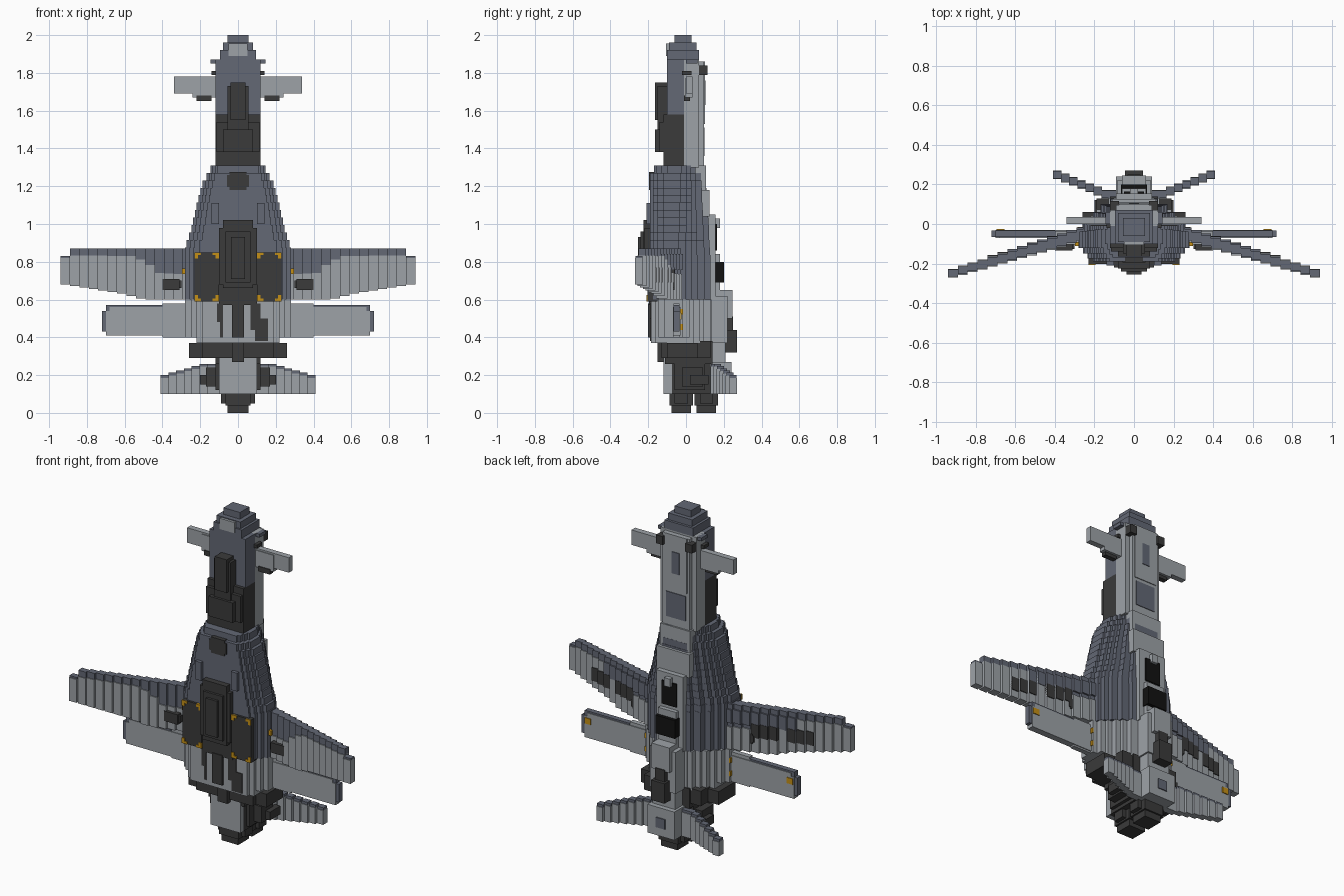
import bpy, bmesh

COLOURS = {"slate": (0.125, 0.138, 0.178), "light_grey": (0.34, 0.365, 0.39),
           "dark_grey": (0.043, 0.043, 0.043), "yellow": (0.56, 0.28, 0.008),
           "black": (0.006, 0.006, 0.006)}
MATS = {}
for n, c in COLOURS.items():
    MATS[n] = bpy.data.materials.new(n)
    MATS[n].diffuse_color = (*c, 1)
S, L, D, Y, K = COLOURS


def part(name, boxes, mirror=False):
    """Blocks are (x0, x1, y0, y1, z0, z1, colour); mirror copies them across x."""
    bm = bmesh.new()
    used = []
    if mirror:
        boxes = boxes + [(-b[1], -b[0], *b[2:]) for b in boxes]
    for x0, x1, y0, y1, z0, z1, col in boxes:
        if col not in used:
            used.append(col)
        v = bmesh.ops.create_cube(bm, size=1)["verts"]
        for p in v:
            p.co = (x0 if p.co.x < 0 else x1, y0 if p.co.y < 0 else y1, z0 if p.co.z < 0 else z1)
        for f in {f for p in v for f in p.link_faces}:
            f.material_index = used.index(col)
    me = bpy.data.meshes.new(name)
    bm.to_mesh(me)
    bm.free()
    for col in used:
        me.materials.append(MATS[col])
    ob = bpy.data.objects.new(name, me)
    bpy.context.collection.objects.link(ob)


def mid(w, *rest):
    """Block centred on x = 0 with half width w."""
    return (-w, w, *rest)


def lerp(t, pts):
    for (a, va), (b, vb) in zip(pts, pts[1:]):
        if t <= b:
            return va + (vb - va) * max(0, t - a) / (b - a)
    return pts[-1][1]


# hull: stepped layers, each made of nested slabs
SECTION = [(0.43, -0.19, 0.13), (0.6, -0.19, 0.10), (0.74, -0.19, 0.06),
           (0.84, -0.175, 0.03), (0.92, -0.15, 0.0), (1, -0.12, -0.04)]
hull = []
N = 18
for i in range(N):
    z0, z1 = 0.6 + 0.71 * i / N, 0.6 + 0.71 * (i + 1) / N
    w = lerp(z0, [(0.86, 0.28), (0.94, 0.25), (1.05, 0.225), (1.2, 0.185), (1.3, 0.13)])
    k = lerp(z0, [(0.8, 1.0), (1.3, 0.72)])
    for u, yf, yb in SECTION:
        hull.append(mid(w * u, yf + (0.02 if z0 > 1.26 else 0), yb * k + 0.02 * (1 - k), z0, z1, S))
part("hull", hull)

# waist: ribbed light block behind the hull
waist = []
for i in range(10):
    x = 0.01 + 0.03 * (i + 0.0)
    yf = lerp(x, [(0.2, -0.185), (0.28, -0.12)]) + 0.006 * (i % 2)
    yb = lerp(x, [(0.12, 0.14), (0.28, -0.01)]) - 0.006 * (i % 2)
    waist.append(mid(x, yf, yb, 0.37 + (0.03 if i > 7 else 0), 0.6, L))
part("waist", waist)
part("waist_dark_inserts", [(0.065, 0.12, -0.19, -0.18, 0.44, 0.58, D), (0.09, 0.16, -0.19, -0.18, 0.38, 0.5, D),
                            (-0.11, -0.08, -0.19, -0.18, 0.48, 0.58, D), (-0.095, -0.08, -0.19, -0.18, 0.4, 0.48, D)])
part("waist_skirt", [mid(0.19, -0.13, 0.13, 0.29, 0.38, D), mid(0.26, -0.1, 0.06, 0.29, 0.37, D),
                     mid(0.12, -0.11, 0.14, 0.26, 0.38, D)])

# neck, nose and canopy
part("neck", [mid(0.12, -0.10, -0.01, 1.58, 1.87, S), mid(0.12, -0.12, -0.01, 1.31, 1.58, D),
              mid(0.09, -0.01, 0.095, 1.3, 1.86, L), mid(0.12, -0.01, 0.07, 1.3, 1.87, L),
              mid(0.075, 0.095, 0.1, 1.53, 1.86, L)])
part("nose", [mid(0.12, -0.08, 0.05, 1.85, 1.87, S), mid(0.095, -0.10, 0.07, 1.87, 1.92, S),
              mid(0.08, -0.09, 0.055, 1.92, 1.96, S), mid(0.055, -0.06, 0.03, 1.96, 2.0, S),
              mid(0.05, -0.105, -0.05, 1.89, 1.955, L)])
part("canopy", [mid(0.055, -0.15, -0.09, 1.4, 1.73, D), mid(0.04, -0.165, -0.09, 1.55, 1.75, D),
                mid(0.115, -0.14, -0.1, 1.38, 1.54, D), mid(0.08, -0.165, -0.1, 1.38, 1.5, D)])
part("neck_back_panels", [mid(0.065, 0.09, 0.099, 1.36, 1.51, S), mid(0.025, 0.095, 0.104, 1.63, 1.76, S)])
part("neck_knobs", [(0.075, 0.12, 0.07, 0.115, 1.79, 1.84, D), (0.115, 0.14, -0.02, 0.03, 1.79, 1.81, D),
                    (0.11, 0.145, 0.0, 0.06, 1.85, 1.87, S)], True)

# canards
part("canards", [(0.1, 0.34, 0.0, 0.035, 1.69, 1.78, L), (0.1, 0.24, -0.005, 0.035, 1.67, 1.77, L),
                 (0.14, 0.22, -0.01, 0.02, 1.65, 1.68, D)], True)

# main drooping wings: stepped columns
wing = []
N = 14
for i in range(N):
    x0, x1 = 0.24 + 0.05 * i, 0.24 + 0.05 * (i + 1)
    x = (x0 + x1) / 2
    y = lerp(x, [(0.27, -0.055), (0.92, -0.25)])
    t = lerp(x, [(0.27, 0.035), (0.92, 0.022)])
    zb = lerp(x, [(0.5, 0.6), (0.6, 0.63), (0.92, 0.68)])
    zt = 0.83 if i == N - 1 else 0.87
    zs = lerp(x, [(0.3, 0.735), (0.43, 0.74), (0.48, 0.80), (0.56, 0.83), (0.92, 0.835)])
    zs = min(zs, zt - 0.01)
    wing += [(x0, x1, y - t, y + t, zb, zs, L), (x0, x1, y - t * 0.8, y + t * 0.8, zs, zt, S)]
    if x < 0.62:                                   # slate upper rear near the root
        wing.append((x0, x1, y, y + t + 0.003, 0.76, 0.84, S))
    if 0.38 < x < 0.74 and i != 6:                 # dark plates on the rear face
        wing.append((x0, x1, y, y + t + 0.005, 0.69, 0.77, D))
part("main_wings", wing, True)
part("wing_pods", [(0.31, 0.40, -0.135, -0.06, 0.65, 0.71, D), (0.3, 0.41, -0.125, -0.06, 0.66, 0.70, D),
                   (0.28, 0.297, -0.11, -0.09, 0.735, 0.765, Y)], True)

# flat lower wings
part("lower_wings", [(0.2, 0.68, -0.07, -0.03, 0.41, 0.56, L), (0.2, 0.4, -0.065, -0.035, 0.40, 0.58, L),
                     (0.68, 0.70, -0.07, -0.03, 0.41, 0.54, L), (0.69, 0.72, -0.066, -0.034, 0.43, 0.54, S),
                     (0.4, 0.7, -0.066, -0.034, 0.54, 0.57, S),
                     (0.655, 0.695, -0.04, -0.025, 0.495, 0.53, Y),
                     (0.278, 0.286, -0.035, -0.015, 0.52, 0.55, Y),
                     (0.278, 0.286, -0.035, -0.015, 0.44, 0.47, Y)], True)

# belly: bay doors with yellow corners, central turret, hatch, strut
doors = [(0.1, 0.23, -0.203, -0.15, 0.59, 0.85, D)]
for xa, xb, s in ((0.1, 0.135, 1), (0.195, 0.23, -1)):
    for za, zb, top in ((0.59, 0.605, False), (0.835, 0.85, True)):
        doors.append((xa, xb, -0.208, -0.19, za, zb, Y))
        xo = xa if s > 0 else xb - 0.018
        doors.append((xo, xo + 0.018, -0.208, -0.19, za - 0.018 * top, zb + 0.018 * (not top), Y))
part("bay_doors", doors, True)
part("belly_turret", [mid(0.1, -0.22, -0.18, 0.68, 0.98, D), mid(0.08, -0.225, -0.18, 0.66, 1.02, D),
                      mid(0.065, -0.24, -0.2, 0.69, 0.96, D), mid(0.038, -0.255, -0.2, 0.71, 0.93, D),
                      mid(0.1, -0.195, -0.18, 0.57, 0.68, D)])
part("belly_hatch", [mid(0.058, -0.195, -0.16, 1.195, 1.26, D), mid(0.045, -0.195, -0.16, 1.18, 1.275, D)])
part("belly_ridges", [(0.1, 0.14, -0.21, -0.18, 1.0, 1.11, S)], True)
part("belly_strut", [mid(0.033, -0.2, -0.12, 0.4, 0.58, D), mid(0.033, -0.15, -0.11, 0.27, 0.4, D)])

# rear spine with black vents
part("spine", [mid(0.1, 0.05, 0.105, 1.05, 1.31, L), mid(0.11, 0.05, 0.125, 1.04, 1.18, L),
               mid(0.09, 0.08, 0.155, 0.6, 1.05, L), mid(0.06, 0.1, 0.18, 0.6, 0.84, L),
               mid(0.085, 0.08, 0.22, 0.37, 0.62, L), mid(0.06, 0.1, 0.245, 0.5, 0.65, L),
               mid(0.075, 0.06, 0.21, 0.2, 0.38, L), mid(0.09, 0.06, 0.24, 0.1, 0.27, L),
               mid(0.05, 0.15, 0.163, 0.86, 1.0, K), mid(0.065, 0.15, 0.2, 0.69, 0.8, K),
               mid(0.02, 0.15, 0.18, 0.98, 1.03, L),
               mid(0.045, 0.2, 0.27, 0.32, 0.44, D), mid(0.032, 0.2, 0.25, 0.42, 0.51, D),
               mid(0.03, 0.23, 0.246, 0.15, 0.21, S)])

# engine block and nozzles
engine = [mid(0.1, -0.12, -0.075, 0.1, 0.37, L), mid(0.1, -0.09, 0.13, 0.1, 0.3, D),
          mid(0.12, -0.06, 0.1, 0.12, 0.3, D)]
for y in (-0.025, 0.108):
    for w, d, z0, z1 in ((0.09, 0.035, 0.05, 0.12), (0.065, 0.062, 0.04, 0.12), (0.055, 0.052, 0, 0.05)):
        engine.append(mid(w, y - d, y + d, z0, z1, D))
part("engines", engine)
part("engine_pods", [(0.1, 0.17, -0.02, 0.09, 0.14, 0.24, D), (0.16, 0.2, 0.02, 0.12, 0.15, 0.2, D)], True)

# raised tail fins: stepped columns
fins = []
for i in range(8):
    x0 = 0.08 + 0.041 * i
    y = lerp(x0, [(0.12, 0.15), (0.37, 0.25)])
    zt = lerp(x0, [(0.16, 0.26), (0.37, 0.2)])
    fins += [(x0, x0 + 0.042, y - 0.022, y + 0.022, 0.1, zt - 0.015, L),
             (x0, x0 + 0.042, y - 0.018, y + 0.018, zt - 0.015, zt, S)]
part("tail_fins", fins, True)
